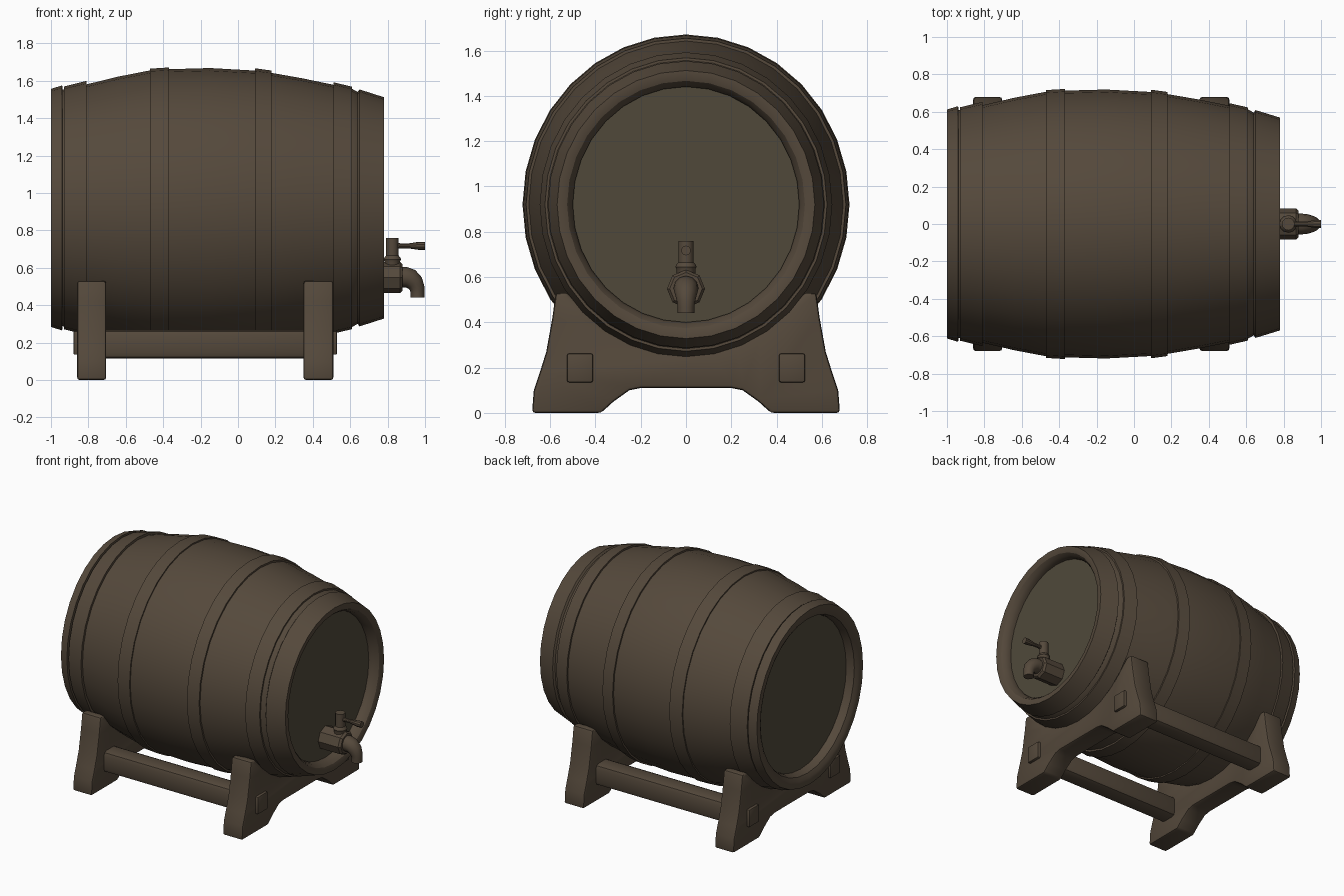
import bpy, bmesh, math

if "Cube" in bpy.data.objects:
    bpy.data.objects.remove(bpy.data.objects["Cube"])

def mat(name, col):
    m = bpy.data.materials.new(name)
    m.diffuse_color = (*col, 1)
    m.use_nodes = True
    m.node_tree.nodes["Principled BSDF"].inputs["Base Color"].default_value = m.diffuse_color
    return m

WOOD = mat("dark brown wood", (0.090, 0.066, 0.044))
HEAD = mat("olive brown head wood", (0.080, 0.066, 0.042))

def finish(name, bm, material, angle=32, bevel=0.0):
    bmesh.ops.recalc_face_normals(bm, faces=bm.faces)
    me = bpy.data.meshes.new(name)
    bm.to_mesh(me)
    bm.free()
    me.materials.append(material)
    ob = bpy.data.objects.new(name, me)
    bpy.context.collection.objects.link(ob)
    bpy.ops.object.select_all(action='DESELECT')
    ob.select_set(True)
    bpy.context.view_layer.objects.active = ob
    if bevel:
        b = ob.modifiers.new("bevel", 'BEVEL')
        b.width, b.segments, b.limit_method = bevel, 2, 'ANGLE'
        b.angle_limit = math.radians(40)
        bpy.ops.object.modifier_apply(modifier=b.name)
    bpy.ops.object.shade_smooth_by_angle(angle=math.radians(angle))
    return ob

def rings(name, path, sides=32, stretch=1.0, caps=True, loop=False, material=WOOD, angle=32):
    """Skin circles (x, z, radius, tangent angle in the xz plane)."""
    bm = bmesh.new()
    rows = []
    for x, z, r, a in path:
        a = math.radians(a)
        row = []
        for i in range(sides):
            t = 2 * math.pi * i / sides
            c = r * math.cos(t) * stretch
            row.append(bm.verts.new((x - math.sin(a) * c, r * math.sin(t), z + math.cos(a) * c)))
        rows.append(row)
    pairs = list(zip(rows, rows[1:]))
    if loop:
        pairs.append((rows[-1], rows[0]))
    for p, q in pairs:
        for i in range(sides):
            j = (i + 1) % sides
            bm.faces.new((p[i], p[j], q[j], q[i]))
    if caps and not loop:
        bm.faces.new(rows[0])
        bm.faces.new(rows[-1])
    return finish(name, bm, material, angle)

CZ, ST = 0.92, 1.04

def lathe(name, prof, **kw):
    return rings(name, [(x, CZ, r, 0) for x, r in prof], stretch=ST, **kw)

# barrel staves with rounded end lips
lathe("barrel_staves", [
    (-0.92, 0.525), (-0.95, 0.528), (-0.98, 0.54), (-0.995, 0.565), (-1.0, 0.585), (-1.0, 0.612),
    (-0.94, 0.63), (-0.938, 0.608), (-0.81, 0.635), (-0.64, 0.675), (-0.47, 0.707), (-0.37, 0.713),
    (-0.15, 0.719), (0.09, 0.706), (0.18, 0.694), (0.34, 0.667), (0.51, 0.633), (0.61, 0.612),
    (0.64, 0.596), (0.65, 0.609), (0.78, 0.569), (0.78, 0.548), (0.772, 0.525), (0.75, 0.508),
    (0.72, 0.50), (0.70, 0.50)], caps=False)

# round heads set back inside the lips
lathe("barrel_head_front", [(0.69, 0.505), (0.705, 0.505)], material=HEAD)
lathe("barrel_head_back", [(-0.925, 0.53), (-0.91, 0.53)], material=HEAD)

# hoops
for i, (x0, r0, x1, r1) in enumerate([(-0.93, 0.624, -0.81, 0.653), (-0.47, 0.716, -0.37, 0.722),
                                      (0.09, 0.718, 0.18, 0.706), (0.51, 0.646, 0.61, 0.623)]):
    lathe(f"hoop_{i + 1}", [(x0, r0), (x1, r1), (x1, r1 - 0.03), (x0, r0 - 0.03)], loop=True)

# cradle ends: half profile in y and z, mirrored
outer = [(0.525, 0.53), (0.575, 0.53), (0.59, 0.42), (0.617, 0.27), (0.645, 0.18), (0.672, 0.10),
         (0.68, 0.0), (0.375, 0.0), (0.32, 0.05), (0.25, 0.10), (0.20, 0.11)]
arc = [(0.64 * math.sin(math.radians(a)), CZ - 0.66 * math.cos(math.radians(a))) for a in range(0, 50, 10)]
half = arc + outer
profile = half + [(-y, z) for y, z in reversed(half[1:])]
for name, x0, x1 in (("back_cradle", -0.86, -0.705), ("front_cradle", 0.35, 0.51)):
    bm = bmesh.new()
    f = bm.faces.new([bm.verts.new((x0, y, z)) for y, z in profile])
    ex = bmesh.ops.extrude_face_region(bm, geom=[f])
    bmesh.ops.translate(bm, vec=(x1 - x0, 0, 0), verts=[v for v in ex["geom"] if isinstance(v, bmesh.types.BMVert)])
    finish(name, bm, WOOD, 40, 0.014)

def box(name, lo, hi, bevel):
    bm = bmesh.new()
    bmesh.ops.create_cube(bm, size=1)
    for v in bm.verts:
        v.co = [lo[k] if v.co[k] < 0 else hi[k] for k in range(3)]
    finish(name, bm, WOOD, 40, bevel)

# side rails with tenons passing through the cradle ends
for side, s in (("left", -1), ("right", 1)):
    c = 0.468 * s
    box(f"{side}_rail", (-0.75, c - 0.07, 0.115), (0.40, c + 0.07, 0.268), 0.03)
    box(f"{side}_tenon", (-0.88, c - 0.057, 0.135), (0.53, c + 0.057, 0.262), 0.008)

# tap: flange, curved spout, valve and lever
rings("tap_flange", [(0.70, 0.548, 0.084, 0), (0.865, 0.548, 0.084, 0), (0.88, 0.548, 0.072, 0)], sides=8)
rings("tap_spout", [(0.86, 0.55, 0.055, 0), (0.90, 0.55, 0.055, 0), (0.925, 0.54, 0.053, -25),
                    (0.947, 0.518, 0.047, -50), (0.958, 0.49, 0.04, -75), (0.96, 0.465, 0.037, -90),
                    (0.96, 0.44, 0.037, -90)], sides=12, angle=40)
rings("tap_valve", [(0.825, 0.60, 0.042, 90), (0.825, 0.635, 0.042, 90), (0.825, 0.645, 0.047, 90),
                    (0.825, 0.655, 0.042, 90), (0.825, 0.665, 0.034, 90), (0.825, 0.76, 0.034, 90)],
      sides=12)
rings("tap_lever", [(0.84, 0.717, 0.018, 0), (0.875, 0.717, 0.013, 0), (0.91, 0.717, 0.013, 0),
                    (0.97, 0.717, 0.022, 0), (1.0, 0.717, 0.022, 0)], sides=10)
